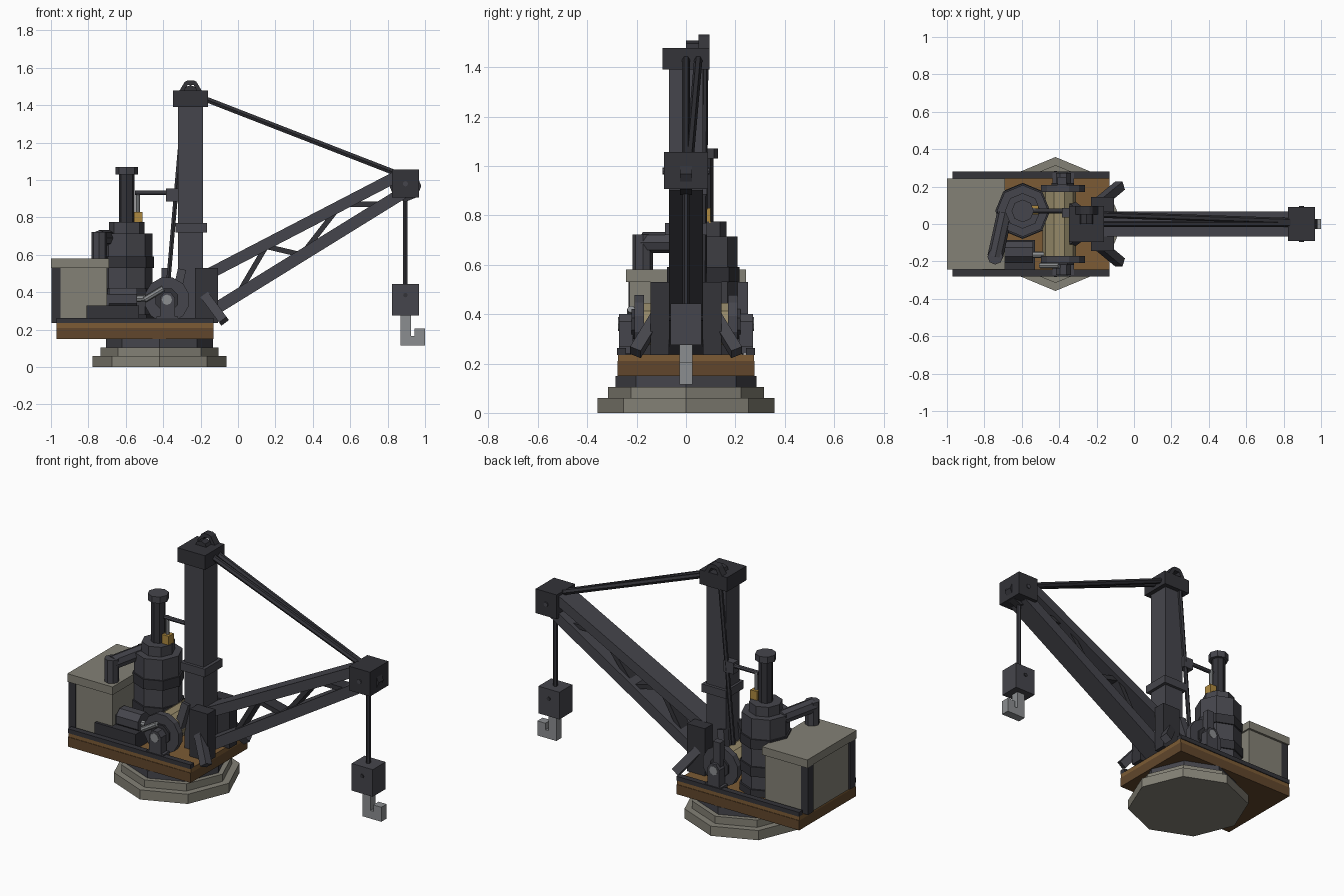
import bpy, bmesh
from math import cos, sin, pi
from mathutils import Vector

if "Cube" in bpy.data.objects:
    bpy.data.objects.remove(bpy.data.objects["Cube"])


def mat(name, *rgb):
    m = bpy.data.materials.new(name)
    m.diffuse_color = (*rgb, 1)
    m.use_nodes = True
    m.node_tree.nodes["Principled BSDF"].inputs["Base Color"].default_value = m.diffuse_color
    return m


IRON = mat("iron", .06, .06, .072)
DARK = mat("dark_iron", .033, .033, .04)
STONE = mat("stone", .23, .22, .18)
WOOD = mat("wood", .2, .105, .035)
DARKWOOD = mat("dark_wood", .12, .062, .025)
ROPE = mat("rope", .30, .25, .14)
BRASS = mat("brass", .42, .25, .05)
STEEL = mat("steel", .26, .27, .28)


def prism(name, p, q, poly, m, hint=(0, 1, 0)):
    """Extrude a 2D polygon from p to q; polygon x follows the hint axis."""
    p, q = Vector(p), Vector(q)
    d = (q - p).normalized()
    h = Vector(hint)
    if abs(d.dot(h)) > .95:
        h = Vector((1, 0, 0))
    u = (h - d * d.dot(h)).normalized()
    v = d.cross(u)
    bm = bmesh.new()
    rings = [[bm.verts.new(c + u * a + v * b) for a, b in poly] for c in (p, q)]
    n = len(poly)
    for i in range(n):
        j = (i + 1) % n
        bm.faces.new((rings[0][i], rings[0][j], rings[1][j], rings[1][i]))
    bm.faces.new(rings[0][::-1])
    bm.faces.new(rings[1])
    bmesh.ops.recalc_face_normals(bm, faces=bm.faces)
    me = bpy.data.meshes.new(name)
    bm.to_mesh(me)
    bm.free()
    me.materials.append(m)
    o = bpy.data.objects.new(name, me)
    bpy.context.collection.objects.link(o)
    return o


def rod(name, p, q, r, m, n=8, turn=0):
    return prism(name, p, q, [(r * cos(turn + 2 * pi * i / n), r * sin(turn + 2 * pi * i / n)) for i in range(n)], m)


def beam(name, p, q, w, h, m):
    return prism(name, p, q, [(-w / 2, -h / 2), (w / 2, -h / 2), (w / 2, h / 2), (-w / 2, h / 2)], m)


def box(name, x0, x1, y0, y1, z0, z1, m):
    x, y = (x0 + x1) / 2, (y0 + y1) / 2
    return beam(name, (x, y, z0), (x, y, z1), y1 - y0, x1 - x0, m)


def side_profile(name, pts, y0, y1, m):
    """Profile in the x-z plane, extruded along y."""
    y0, y1 = sorted((y0, y1))
    return prism(name, (0, y0, 0), (0, y1, 0), [(x, -z) for x, z in pts], m)


# Stepped base and turntable
for name, r, z0, z1, m in (("base_step", .358, 0, .06, STONE), ("base_top", .315, .06, .105, STONE),
                           ("turntable", .285, .105, .15, IRON)):
    rod(name, (-.42, 0, z0), (-.42, 0, z1), r, m)

# Deck
box("deck", -.97, -.13, -.278, .278, .15, .21, DARKWOOD)
box("deck_planks", -.97, -.13, -.275, .275, .21, .237, WOOD)
for s in (-1, 1):
    box("deck_rail", -.97, -.13, s * .262 - .018, s * .262 + .018, .235, .262, DARK)

# Counterweight house
box("house_body", -.99, -.70, -.228, .228, .235, .53, STONE)
box("house_roof", -1, -.69, -.242, .242, .53, .58, STONE)
for s in (-1, 1):
    box("house_strap", -.998, -.95, s * .205 - .027, s * .205 + .027, .235, .53, DARK)

# Boiler with bands, chimney and safety valve
BX, BY = -.595, .07
for name, r, z0, z1, m in (("boiler_foot", .15, .235, .28, DARK), ("boiler", .138, .28, .715, IRON),
                           ("boiler_band", .147, .36, .42, DARK), ("boiler_band", .147, .53, .59, DARK),
                           ("boiler_cap", .095, .715, .775, IRON), ("chimney", .042, .775, 1.03, DARK),
                           ("chimney_cap", .06, 1.03, 1.07, IRON)):
    rod(name, (BX, BY, z0), (BX, BY, z1), r, m)
box("safety_valve", -.557, -.51, .05, .1, .77, .83, BRASS)
rod("valve_stem", (-.535, .075, .83), (-.535, .075, .94), .012, STEEL)
rod("steam_pipe_stay", (-.55, .07, .932), (-.36, .07, .932), .013, IRON)
box("stay_bracket", -.385, -.315, .035, .085, .885, .955, IRON)
rod("exhaust_pipe", (-.69, .06, .69), (-.742, -.175, .69), .042, IRON)
rod("exhaust_elbow", (-.742, -.175, .722), (-.742, -.175, .57), .042, IRON)

# Mast
MX = -.254
box("mast", -.32, -.187, -.068, .068, .235, 1.4, IRON)
box("mast_band", -.335, -.167, -.086, .086, .72, .77, IRON)
box("mast_head", -.347, -.16, -.095, .095, 1.39, 1.478, DARK)
arch = [(-.315, 1.475), (-.285, 1.525), (-.27, 1.533), (-.237, 1.533), (-.222, 1.525), (-.192, 1.475),
        (-.22, 1.475), (-.237, 1.508), (-.27, 1.508), (-.287, 1.475)]
side_profile("head_bracket", arch, .05, .095, DARK)
rod("head_pulley", (MX, 0, 1.468), (MX, .05, 1.468), .04, DARK)

# Mast foot: boom cheeks and splayed struts
for s in (-1, 1):
    box("boom_cheek", -.23, -.107, s * .106 - .038, s * .106 + .038, .235, .53, DARK)
    beam("front_strut", (-.19, s * .11, .40), (-.075, s * .205, .245), .048, .05, IRON)
    beam("rear_strut", (-.30, s * .07, .52), (-.36, s * .115, .25), .045, .045, IRON)

# Boom chords and lacing
beam("boom_upper_chord", (-.2, 0, .475), (.85, 0, 1.02), .136, .06, IRON)
beam("boom_lower_chord", (-.2, 0, .262), (.88, 0, .93), .136, .064, IRON)
lace = [(.0, .39), (.15, .645), (.34, .60), (.55, .87), (.76, .87)]
for (xa, za), (xb, zb) in zip(lace, lace[1:]):
    beam("boom_lacing", (xa, 0, za), (xb, 0, zb), .08, .028, DARK)

# Boom head and pulley
box("boom_head", .823, .967, -.09, .09, .906, 1.056, DARK)
rod("boom_pulley", (.895, -.025, .968), (.895, .025, .968), .085, DARK)
rod("boom_pin", (.895, -.096, .98), (.895, .096, .98), .014, IRON)

# Cables
for y in (0, .05):
    rod("boom_stay", (-.18, y, 1.435), (.85, y * .3, 1.035), .017, DARK, 6)
rod("winch_cable", (-.285, .078, 1.46), (-.375, .07, .43), .013, DARK, 6)
rod("hoist_cable", (.893, 0, .44), (.893, 0, .92), .014, DARK, 6)

# Hook block
box("hook_block", .823, .967, -.063, .063, .275, .443, IRON)
rod("block_pin", (.895, -.069, .385), (.895, .069, .385), .012, DARK)
side_profile("hook", [(.87, .28), (.87, .115), (1, .115), (1, .205), (.945, .205), (.945, .165),
                      (.925, .165), (.925, .28)], -.026, .026, STEEL)

# Winch drum, flanges, bearings
WX, WZ = -.38, .36
rod("winch_drum", (WX - .02, -.18, WZ), (WX - .02, .18, WZ), .09, ROPE, 10)
rod("winch_shaft", (WX, -.275, WZ), (WX, .275, WZ), .028, STEEL)
for s in (-1, 1):
    rod("winch_flange", (WX, s * .17, WZ), (WX, s * .208, WZ), .122, IRON, 12, pi / 12)
    rod("winch_hub", (WX, s * .2, WZ), (WX, s * .22, WZ), .065, DARK, 8, pi / 8)
    side_profile("winch_bearing", [(-.435, .24), (-.32, .24), (-.32, .27), (-.338, .27), (-.338, .37),
                                   (-.36, .4), (-.395, .4), (-.418, .37), (-.418, .27), (-.435, .27)],
                 s * .215, s * .272, IRON)
box("brake_post", -.41, -.36, .208, .252, .25, .53, IRON)

# Steam engine driving the winch
box("engine_bed", -.81, -.53, -.245, -.085, .235, .33, DARK)
rod("engine_cylinder", (-.69, -.15, .365), (-.54, -.15, .365), .062, IRON, 8, pi / 8)
box("valve_chest", -.79, -.69, -.2, -.11, .33, .39, IRON)
rod("piston_rod", (-.55, -.165, .365), (-.42, -.165, .375), .018, STEEL)
rod("connecting_rod", (-.5, -.222, .36), (-.4, -.222, .42), .016, STEEL)
